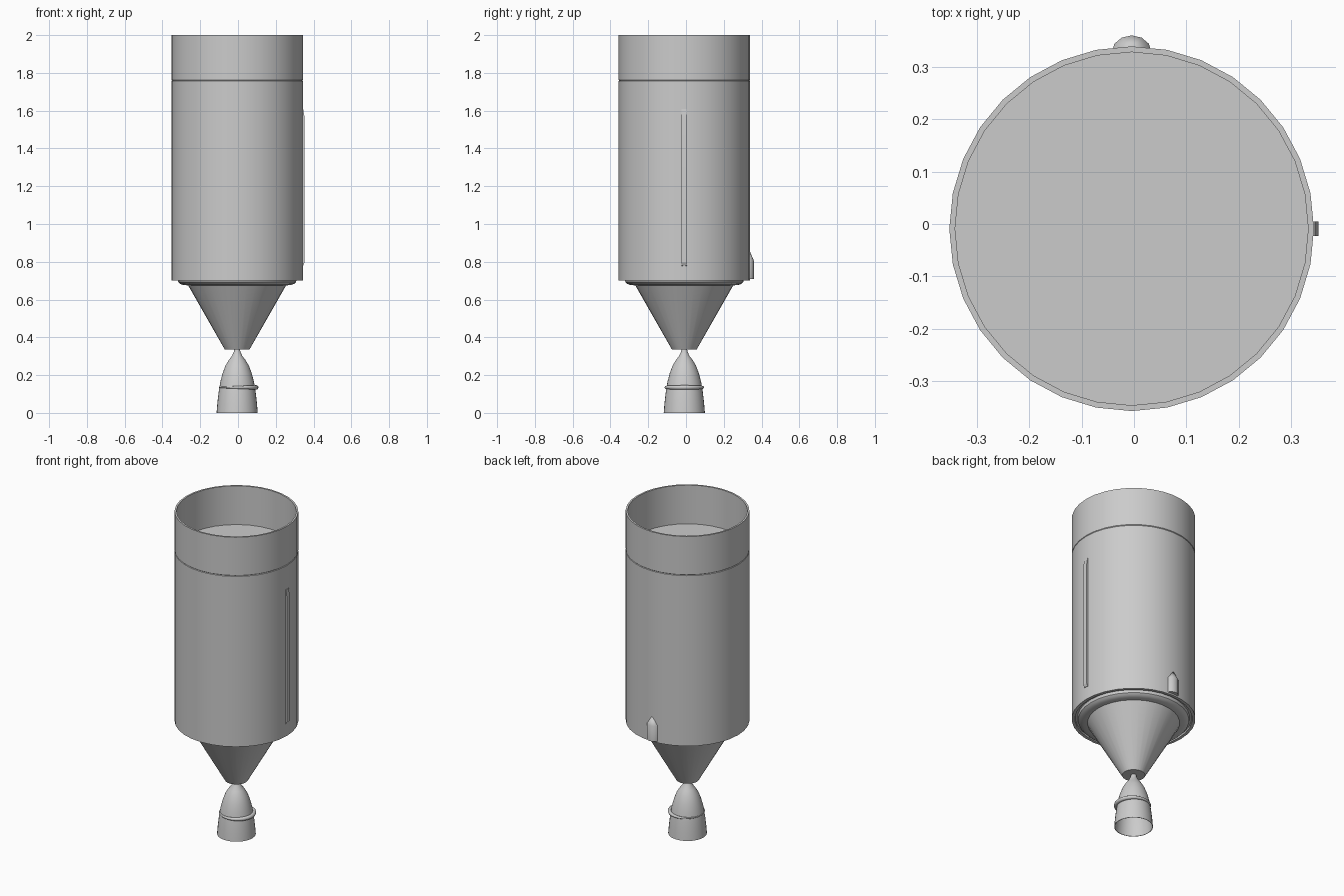
import bpy, bmesh
from math import sin, cos, pi, radians

cube = bpy.data.objects.get("Cube")
if cube:
    bpy.data.objects.remove(cube, do_unlink=True)

CX, CY = -0.0045, -0.009   # axis of the stage
R = 0.348                  # hull radius

grey = bpy.data.materials.new("light grey")
grey.use_nodes = True
colour = (0.6, 0.6, 0.6, 1)
grey.diffuse_color = colour
grey.node_tree.nodes["Principled BSDF"].inputs["Base Color"].default_value = colour


def finish(name, bm, angle=35):
    bmesh.ops.recalc_face_normals(bm, faces=bm.faces)
    mesh = bpy.data.meshes.new(name)
    bm.to_mesh(mesh)
    bm.free()
    mesh.materials.append(grey)
    ob = bpy.data.objects.new(name, mesh)
    bpy.context.collection.objects.link(ob)
    bpy.ops.object.select_all(action='DESELECT')
    ob.select_set(True)
    bpy.context.view_layer.objects.active = ob
    bpy.ops.object.shade_smooth_by_angle(angle=radians(angle))
    return ob


def ring(bm, r, z, n):
    return [bm.verts.new((CX + r * sin(2 * pi * i / n), CY + r * cos(2 * pi * i / n), z))
            for i in range(n)]


def bridge(bm, a, b):
    n = len(a)
    for i in range(n):
        bm.faces.new((a[i], a[(i + 1) % n], b[(i + 1) % n], b[i]))


def lathe(name, profile, n=32, caps=False, closed=False):
    """Spin (radius, height) points around the stage axis."""
    bm = bmesh.new()
    rings = [ring(bm, r, z, n) for r, z in profile]
    for a, b in zip(rings, rings[1:]):
        bridge(bm, a, b)
    if closed:
        bridge(bm, rings[-1], rings[0])
    if caps:
        bm.faces.new(rings[0])
        bm.faces.new(rings[-1])
    return finish(name, bm)


# Main hull, with the rounded tank end under it
lathe("tank_hull", [(0.26, 0.675), (0.285, 0.677), (0.302, 0.683), (0.312, 0.692),
                    (0.315, 0.71), (0.328, 0.71), (0.33, 0.7), (R, 0.7), (R, 1.757),
                    (R - 0.003, 1.76)], caps=True)

# Open collar on top of the hull
lathe("upper_collar", [(R - 0.003, 1.76), (R, 1.763), (R, 2), (R - 0.011, 2),
                       (R - 0.011, 1.76)], closed=True)

# Cone down to the engine
lathe("engine_cone", [(0.065, 0.335), (0.26, 0.676)], caps=True)

# Bell nozzle, open below with a thin wall
outer = [(0.014, 0.345), (0.017, 0.325), (0.027, 0.302), (0.044, 0.28), (0.062, 0.25),
         (0.077, 0.21), (0.089, 0.165), (0.098, 0.11), (0.105, 0.05), (0.109, 0)]
inner = [(r - 0.003, z) for r, z in reversed(outer)]
lathe("nozzle_bell", outer + inner, closed=True)

# Exhaust manifold, thick at the inlet and thin on the far side
bm = bmesh.new()
loops = []
for i in range(32):
    a = 2 * pi * i / 32
    t = 0.0075 + 0.0045 * cos(a)
    m = 0.097 + 0.004 * cos(a)
    loops.append([bm.verts.new((CX + (m + t * cos(b)) * cos(a),
                                CY + (m + t * cos(b)) * sin(a), 0.135 + t * sin(b)))
                  for b in [2 * pi * k / 10 for k in range(10)]])
for i in range(32):
    bridge(bm, loops[i], loops[(i + 1) % 32])
finish("exhaust_manifold", bm, 60)

# Cable duct along the left side, with sloped ends
bm = bmesh.new()
sides = []
for y in (CY - 0.014, CY + 0.014):
    sides.append([bm.verts.new((x, y, z)) for x, z in
                  ((0.335, 0.775), (0.345, 0.78), (0.352, 0.795),
                   (0.352, 1.565), (0.345, 1.61), (0.335, 1.61))])
bridge(bm, *sides)
for s in sides:
    bm.faces.new(s)
finish("cable_duct", bm, 20)

# Small pod with a pointed nose on the back
bm = bmesh.new()
n = 12
pod = [[bm.verts.new((CX + 0.038 * cos(2 * pi * i / n),
                      0.328 + 0.032 * sin(2 * pi * i / n), z)) for i in range(n)]
       for z in (0.71, 0.805)]
bridge(bm, *pod)
bm.faces.new(pod[0])
tip = bm.verts.new((CX, 0.336, 0.86))
for i in range(n):
    bm.faces.new((pod[1][i], pod[1][(i + 1) % n], tip))
finish("rear_pod", bm)
